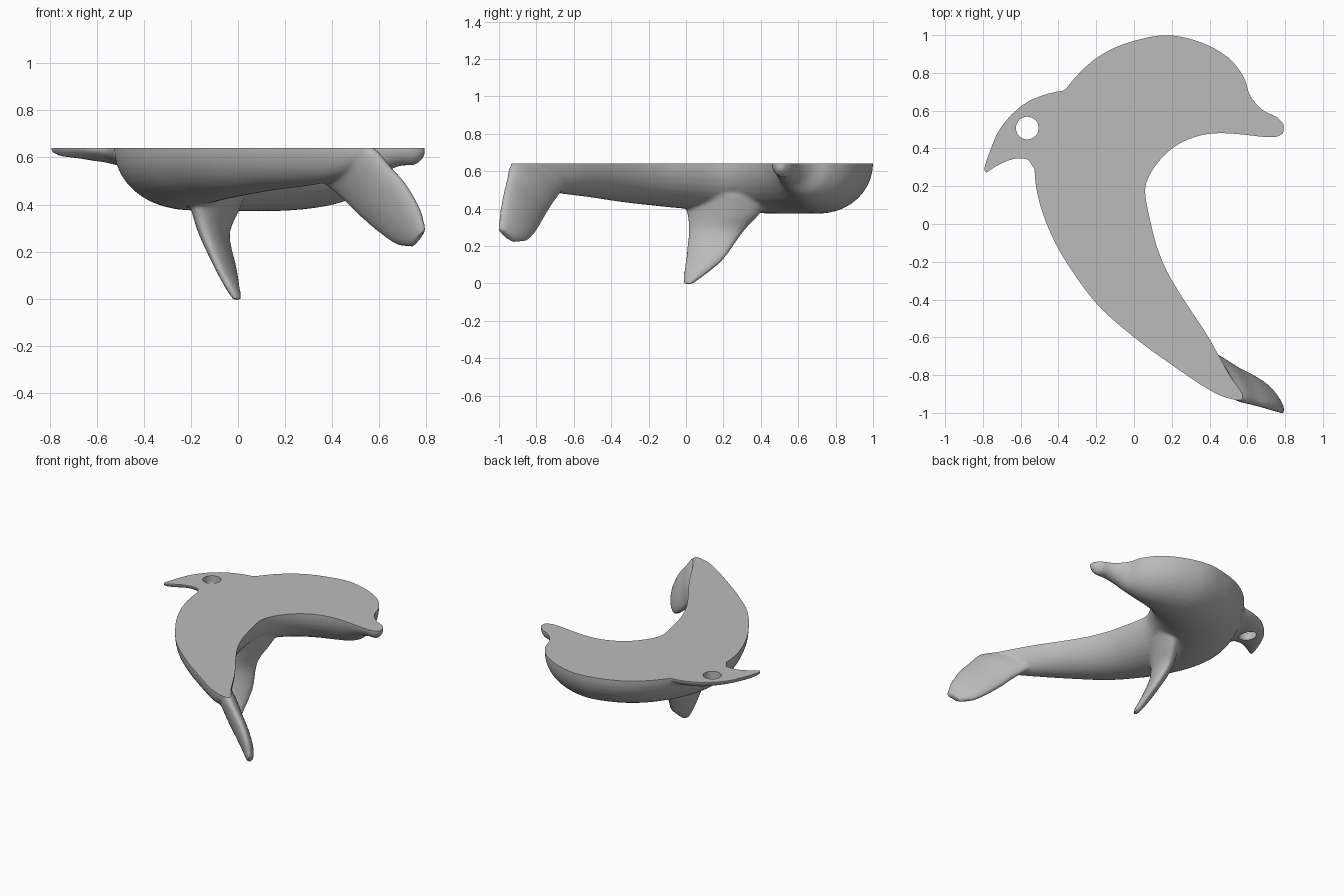
import bpy
import bmesh
import math
from mathutils import Vector

if "Cube" in bpy.data.objects:
    bpy.data.objects.remove(bpy.data.objects["Cube"], do_unlink=True)

TOP = 0.64      # height of the flat face
SIDES = 40      # points around each cross-section
STEPS = 5       # rings between two given sections

grey = bpy.data.materials.new("soft_grey")
grey.use_nodes = True
grey.diffuse_color = (0.5, 0.5, 0.5, 1)
grey.node_tree.nodes["Principled BSDF"].inputs["Base Color"].default_value = grey.diffuse_color


def blend(a, b, c, d, t):
    """Smooth curve value between b and c."""
    return 0.5 * (2 * b + (c - a) * t + (2 * a - 5 * b + 4 * c - d) * t ** 2
                  + (3 * b - a - 3 * c + d) * t ** 3)


def loft(bm, sections):
    """Closed skin through elliptical sections: edge point, edge point, thickness vector."""
    last = len(sections) - 1
    rings = []
    for i in range(last * STEPS + 1):
        k = min(i // STEPS, last - 1)
        t = i / STEPS - k
        keys = [sections[min(max(k + o, 0), last)] for o in (-1, 0, 1, 2)]
        a, b, depth = (blend(*[key[j] for key in keys], t) for j in range(3))
        ring = []
        for s in range(SIDES):
            angle = math.tau * s / SIDES
            ring.append(bm.verts.new((a + b) / 2 + (a - b) / 2 * math.cos(angle)
                                     + depth * math.sin(angle)))
        rings.append(ring)
    faces = [bm.faces.new(rings[0]), bm.faces.new(rings[-1])]
    for r, q in zip(rings, rings[1:]):
        for s in range(SIDES):
            n = (s + 1) % SIDES
            faces.append(bm.faces.new((r[s], r[n], q[n], q[s])))
    bmesh.ops.recalc_face_normals(bm, faces=faces)


def flat_sections(rows):
    """Sections whose two edge points lie on the flat face."""
    return [(Vector((ax, ay, TOP)), Vector((bx, by, TOP)), Vector((0, 0, d)))
            for ax, ay, bx, by, d in rows]


# Beak, head, belly and tail stem: outer edge, inner edge, depth
body = flat_sections([
    (0.795, 0.525, 0.79, 0.48, 0.035),
    (0.755, 0.567, 0.755, 0.461, 0.07),
    (0.68, 0.605, 0.69, 0.46, 0.077),
    (0.615, 0.68, 0.62, 0.468, 0.11),
    (0.58, 0.78, 0.53, 0.477, 0.17),
    (0.50, 0.88, 0.44, 0.48, 0.22),
    (0.36, 0.96, 0.35, 0.468, 0.25),
    (0.18, 1.0, 0.26, 0.435, 0.265),
    (0.0, 0.97, 0.19, 0.39, 0.268),
    (-0.15, 0.91, 0.135, 0.335, 0.268),
    (-0.28, 0.81, 0.095, 0.28, 0.268),
    (-0.40, 0.66, 0.07, 0.23, 0.266),
    (-0.48, 0.5, 0.06, 0.19, 0.264),
    (-0.525, 0.32, 0.062, 0.14, 0.258),
    (-0.51, 0.15, 0.075, 0.07, 0.25),
    (-0.45, -0.03, 0.10, -0.04, 0.238),
    (-0.36, -0.20, 0.125, -0.13, 0.225),
    (-0.20, -0.42, 0.18, -0.26, 0.205),
    (0.0, -0.60, 0.27, -0.41, 0.18),
    (0.22, -0.76, 0.37, -0.56, 0.16),
    (0.36, -0.855, 0.44, -0.68, 0.14),
    (0.46, -0.91, 0.50, -0.79, 0.10),
    (0.55, -0.935, 0.57, -0.92, 0.03),
])

# Back fin, a thin swept blade along the flat face
back_fin = flat_sections([
    (-0.28, 0.72, -0.40, 0.30, 0.09),
    (-0.36, 0.71, -0.48, 0.28, 0.085),
    (-0.46, 0.69, -0.535, 0.30, 0.075),
    (-0.56, 0.65, -0.555, 0.335, 0.065),
    (-0.65, 0.58, -0.60, 0.345, 0.052),
    (-0.72, 0.49, -0.66, 0.336, 0.042),
    (-0.77, 0.37, -0.73, 0.304, 0.035),
    (-0.797, 0.285, -0.78, 0.27, 0.02),
])

# Side fin, hanging straight down: rear edge, front edge, height, half thickness
across = Vector((-0.9, 0.42, 0))
side_fin = [(Vector((ax, ay, z)), Vector((bx, by, z)), across * t)
            for ax, ay, bx, by, z, t in [
                (-0.20, -0.02, 0.02, 0.46, 0.47, 0.09),
                (-0.175, 0.01, -0.02, 0.39, 0.37, 0.07),
                (-0.145, 0.015, -0.055, 0.30, 0.27, 0.052),
                (-0.085, 0.0, -0.02, 0.20, 0.13, 0.037),
                (-0.04, -0.012, -0.005, 0.10, 0.045, 0.028),
                (-0.012, -0.01, 0.008, 0.03, -0.006, 0.016)]]

# Tail fluke, sweeping outward and down: front edge, rear edge, half thickness
normal = Vector((0.59, 0.74, 0.31))
fluke = [(Vector(a), Vector(b), normal * t) for a, b, t in [
    ((0.36, -0.66, 0.50), (0.46, -0.86, 0.68), 0.05),
    ((0.44, -0.71, 0.435), (0.57, -0.93, 0.64), 0.055),
    ((0.52, -0.76, 0.355), (0.64, -0.95, 0.565), 0.05),
    ((0.60, -0.80, 0.285), (0.71, -0.97, 0.485), 0.045),
    ((0.68, -0.85, 0.23), (0.77, -0.99, 0.38), 0.037),
    ((0.745, -0.92, 0.22), (0.795, -1.0, 0.29), 0.022)]]

bm = bmesh.new()
for part in (body, back_fin, side_fin, fluke):
    loft(bm, part)
mesh = bpy.data.meshes.new("half_dolphin")
bm.to_mesh(mesh)
bm.free()
mesh.materials.append(grey)
dolphin = bpy.data.objects.new("half_dolphin", mesh)
bpy.context.collection.objects.link(dolphin)

# Fuse the parts into one skin with soft joins
remesh = dolphin.modifiers.new("fuse", 'REMESH')
remesh.mode = 'VOXEL'
remesh.voxel_size = 0.01
soften = dolphin.modifiers.new("soften", 'SMOOTH')
soften.factor = 0.5
soften.iterations = 6

# Cutters for the ring hole and the flat face
bpy.ops.mesh.primitive_cylinder_add(vertices=48, radius=0.06, depth=1, location=(-0.565, 0.508, TOP))
hole_cutter = bpy.context.object
hole_cutter.name = "hole_cutter"
bpy.ops.mesh.primitive_cube_add(size=4, location=(0, 0, TOP + 2))
flat_cutter = bpy.context.object
flat_cutter.name = "flat_cutter"
for cutter in (hole_cutter, flat_cutter):
    cutter.hide_render = True
    cutter.data.materials.append(grey)
    cut = dolphin.modifiers.new(cutter.name, 'BOOLEAN')
    cut.operation = 'DIFFERENCE'
    cut.solver = 'EXACT'
    cut.object = cutter

bpy.ops.object.select_all(action='DESELECT')
dolphin.select_set(True)
bpy.context.view_layer.objects.active = dolphin
for name in [m.name for m in dolphin.modifiers]:
    bpy.ops.object.modifier_apply(modifier=name)
for cutter in (hole_cutter, flat_cutter):
    bpy.data.objects.remove(cutter, do_unlink=True)
bpy.ops.object.shade_smooth_by_angle(angle=math.radians(40))
